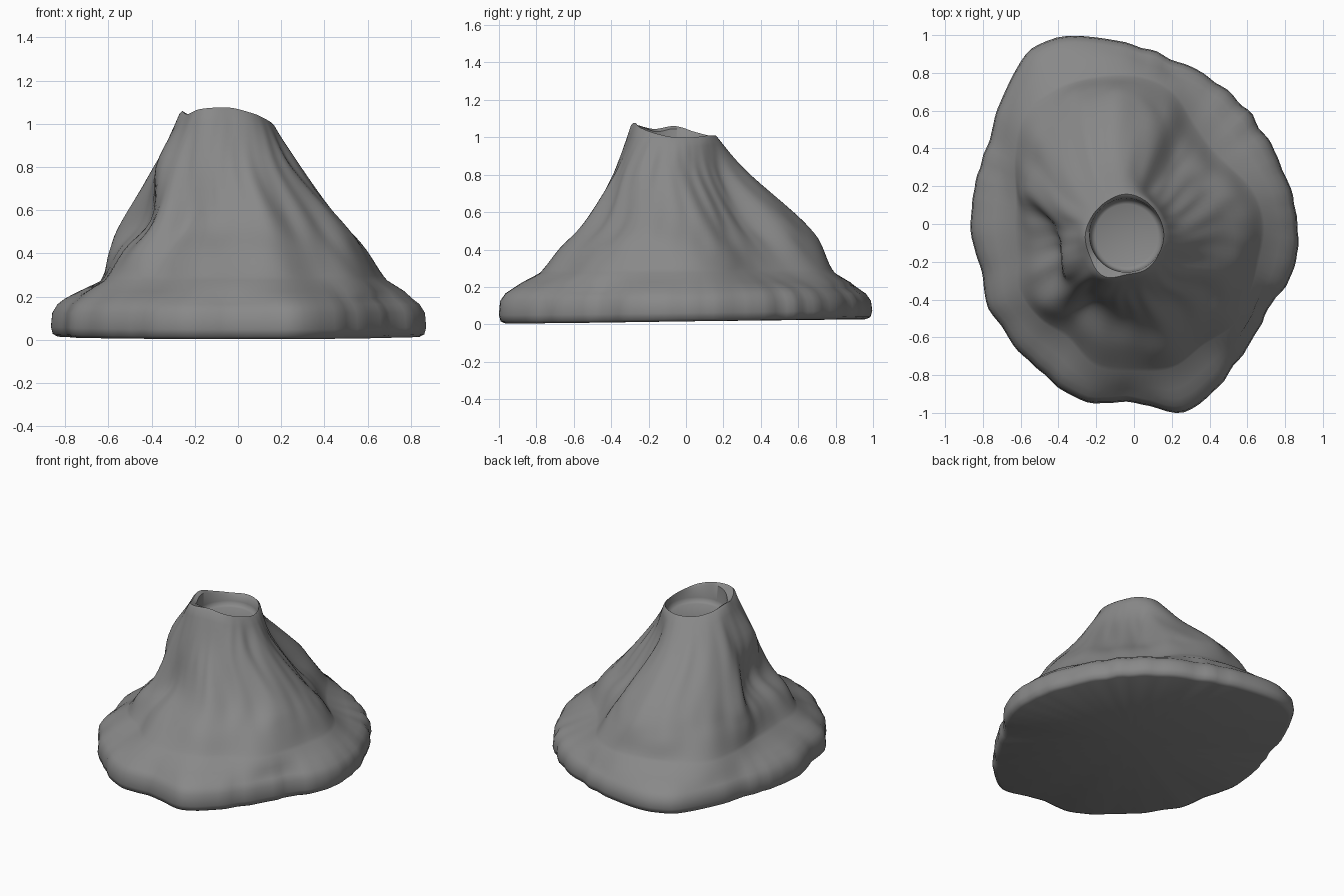
import bpy, bmesh
from math import sin, cos, pi
from mathutils import Vector, noise

if "Cube" in bpy.data.objects:
    bpy.data.objects.remove(bpy.data.objects["Cube"])

N = 144                      # columns around the mountain

# Radii counter-clockwise from +x, evenly spaced in angle
APRON = [.86, .85, .84, .85, .87, .89, .95, 1.03, 1.08, .98, .89, .87,
         .86, .85, .89, .90, .93, .98, .945, 1.03, .95, .88, .84, .885]
FOOT = [.69, .66, .60, .58, .63, .74, .79, .81, .83, .82, .73, .65,
        .63, .64, .70, .71, .70, .78, .78, .79, .74, .75, .71, .69]
MIDDLE = [.47, .43, .39, .36, .38, .50, .61, .65, .63, .60, .58, .55,
          .45, .42, .47, .53, .48, .49, .52, .55, .51, .51, .53, .50]
SHOULDER = [.32, .28, .28, .39, .41, .39, .33, .37, .34, .33, .34, .33]
RIM = [.21, .21, .22, .23, .22, .22, .23, .235, .26, .22, .22, .21]
RIM_Z = [1.0, 1.0, 1.01, 1.01, 1.01, 1.03, 1.06, 1.045, 1.07, 1.075, 1.05, 1.02]
CRATER = Vector((-.04, -.06, 0))


def spline(p0, p1, p2, p3, t):
    return p1 + (p2 - p0) * (.5 * t) + (p0 * 2 - p1 * 5 + p2 * 4 - p3) * (.5 * t * t) \
        + (p1 * 3 - p0 - p2 * 3 + p3) * (.5 * t ** 3)


def around(table, a):
    """Smooth periodic lookup of a table at angle a."""
    n = len(table)
    f = a / (2 * pi) * n
    i = int(f)
    return spline(*[table[(i + k) % n] for k in (-1, 0, 1, 2)], f - i)


def polar(r, a, z, centre=Vector((0, 0, 0))):
    return centre + Vector((r * cos(a), r * sin(a), z))


def column(a):
    """One vertical strip of points from the underside to the crater floor."""
    b, f, m = around(APRON, a), around(FOOT, a), around(MIDDLE, a)
    b += .016 * noise.noise(Vector((cos(a), sin(a), .3)) * 9)
    low = .016 + .012 * sin(a)
    top = around(RIM_Z, a)
    rim = around(RIM, a)
    # rounded apron edge
    pts = [polar(b * .965, a, low), polar(b * .99, a, low + .012),
           polar(b, a, low + .045), polar(b * .993, a, .125),
           polar(b * .965, a, .165), polar(b * .925, a, .192),
           polar(b * .45 + f * .55, a, .225)]
    # slope, rippled by downhill gullies
    keys = [pts[-1], polar(f, a, .275), polar(f * .5 + m * .5 + .012, a, .41),
            polar(m, a, .55), polar(around(SHOULDER, a), a, .80, CRATER),
            polar(rim, a, top - .012, CRATER)]
    keys.append(keys[-1] * 2 - keys[-2])
    for k in range(1, 5):
        for s in range(5):
            t = s / 5
            p = spline(*keys[k - 1:k + 3], t)
            h = (k + t - 1) / 4
            g = noise.noise(Vector((cos(a) * 5, sin(a) * 5, h * 3)))
            p += Vector((cos(a), sin(a), 0)) * (.025 * g * sin(pi * h))
            pts.append(p)
    # crater lip, wall and floor edge
    pts += [keys[5], polar(rim - .012, a, top, CRATER),
            polar(.195, a, top - .015, CRATER),
            polar(.19, a, .96, CRATER), polar(.183, a, .935, CRATER),
            polar(.165, a, .926, CRATER)]
    return pts


bm = bmesh.new()
cols = [[bm.verts.new(p) for p in column(2 * pi * i / N)] for i in range(N)]
under = bm.verts.new((0, 0, .016))
floor = bm.verts.new(CRATER + Vector((0, 0, .925)))
for i in range(N):
    c, d = cols[i], cols[(i + 1) % N]
    for j in range(len(c) - 1):
        bm.faces.new((c[j], d[j], d[j + 1], c[j + 1]))
    bm.faces.new((under, d[0], c[0]))
    bm.faces.new((c[-1], d[-1], floor))
bmesh.ops.recalc_face_normals(bm, faces=bm.faces)
mesh = bpy.data.meshes.new("volcano")
bm.to_mesh(mesh)
bm.free()

# Dark rock colour
rock = bpy.data.materials.new("dark_rock")
rock.diffuse_color = (.25, .25, .25, 1)
rock.use_nodes = True
rock.node_tree.nodes["Principled BSDF"].inputs["Base Color"].default_value = rock.diffuse_color
mesh.materials.append(rock)

# Smooth rock with a crisp underside and crater edge
volcano = bpy.data.objects.new("volcano", mesh)
bpy.context.collection.objects.link(volcano)
bpy.context.view_layer.objects.active = volcano
volcano.select_set(True)
bpy.ops.object.shade_smooth_by_angle(angle=.9)
